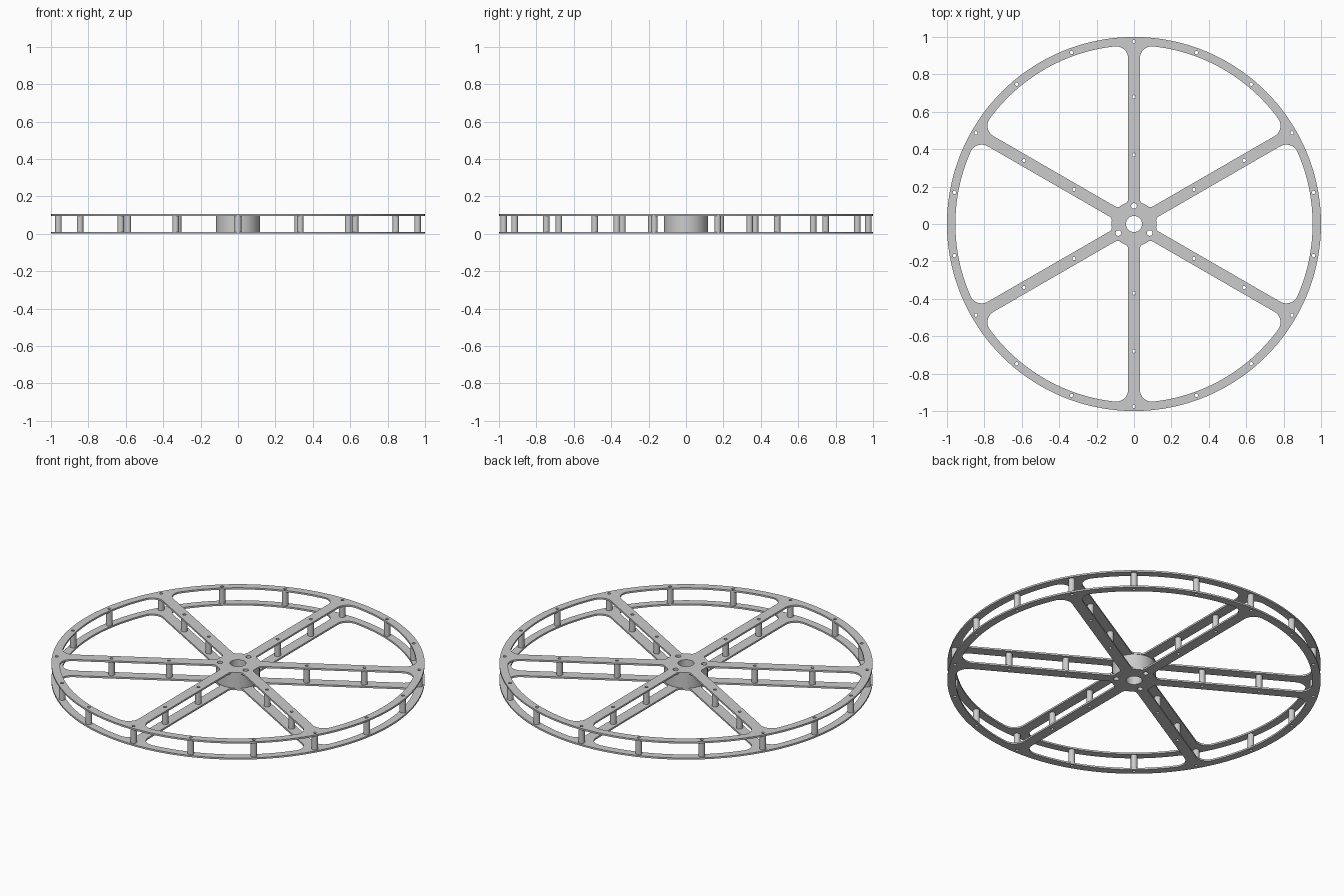
import bpy, bmesh
from math import sin, cos, pi, radians, sqrt, atan2

if "Cube" in bpy.data.objects:
    bpy.data.objects.remove(bpy.data.objects["Cube"])

H, T = 0.105, 0.01            # overall height, plate thickness
RIM, RI, HUB = 1.0, 0.955, 0.12
W = 0.031                     # half spoke width
BORE = 0.043


def arc(cx, cy, r, a0, a1, n):
    return [(cx + r * cos(a0 + (a1 - a0) * i / n), cy + r * sin(a0 + (a1 - a0) * i / n))
            for i in range(n + 1)]


def circle(cx, cy, r, n=24):
    return arc(cx, cy, r, 0, 2 * pi, n)[:-1]


def polar(r, deg):
    return r * cos(radians(deg)), r * sin(radians(deg))


def rotate(pts, a):
    return [(x * cos(a) - y * sin(a), x * sin(a) + y * cos(a)) for x, y in pts]


def opening(f_out=0.065, f_in=0.025):
    """Window between two spokes; lower spoke runs along +x, next one at 60 degrees."""
    ox, oy = sqrt((RI - f_out) ** 2 - (W + f_out) ** 2), W + f_out
    ix, iy = sqrt((HUB + f_in) ** 2 - (W + f_in) ** 2), W + f_in
    ao, ai = atan2(oy, ox), atan2(iy, ix)
    half = arc(0, 0, HUB, pi / 6, ai, 4)[:-1]
    half += arc(ix, iy, f_in, ai + pi, 1.5 * pi, 6)
    half += arc(ox, oy, f_out, -pi / 2, ao, 10)
    half += arc(0, 0, RI, ao, pi / 6, 12)[1:]
    # mirror about the 30 degree bisector
    c, s = cos(pi / 3), sin(pi / 3)
    other = [(x * c + y * s, x * s - y * c) for x, y in half]
    return half + other[::-1][1:-1]


def extrude_profile(name, loops, z0, z1):
    """Flat outline with holes, extruded from z0 to z1."""
    cu = bpy.data.curves.new(name, 'CURVE')
    cu.dimensions, cu.fill_mode = '2D', 'BOTH'
    cu.extrude = (z1 - z0) / 2
    for pts in loops:
        sp = cu.splines.new('POLY')
        sp.points.add(len(pts) - 1)
        for p, (x, y) in zip(sp.points, pts):
            p.co = (x, y, 0, 1)
        sp.use_cyclic_u = True
    ob = bpy.data.objects.new(name, cu)
    bpy.context.collection.objects.link(ob)
    ob.location.z = (z0 + z1) / 2
    bpy.ops.object.select_all(action='DESELECT')
    ob.select_set(True)
    bpy.context.view_layer.objects.active = ob
    bpy.ops.object.convert(target='MESH')
    ob = bpy.context.object
    ob.name = name
    bm = bmesh.new()
    bm.from_mesh(ob.data)
    bmesh.ops.remove_doubles(bm, verts=bm.verts, dist=1e-5)
    bmesh.ops.recalc_face_normals(bm, faces=bm.faces)
    bm.to_mesh(ob.data)
    bm.free()
    bpy.ops.object.shade_smooth_by_angle(angle=radians(30))
    return ob


# bolt positions: 18 around the rim, two on each spoke
bolts = [polar(0.975, 10 + 20 * i) for i in range(18)]
bolts += [polar(r, 30 + 60 * i) for i in range(6) for r in (0.37, 0.68)]
hub_bolts = [polar(0.097, a) for a in (90, 210, 330)]
hub_holes = [circle(0, 0, BORE, 48)] + [circle(x, y, 0.015) for x, y in hub_bolts]

# spoked plates
loops = [circle(0, 0, RIM, 144)] + hub_holes
loops += [rotate(opening(), radians(30 + 60 * i)) for i in range(6)]
loops += [circle(x, y, 0.009, 16) for x, y in bolts]
extrude_profile("bottom_plate", loops, 0, T)
extrude_profile("top_plate", loops, H - T, H)

# hub barrel
extrude_profile("hub", [circle(0, 0, 0.117, 64)] + hub_holes, T, H - T)

# tubular standoffs sharing one mesh
first = extrude_profile("standoff", [circle(0, 0, 0.0175), circle(0, 0, 0.009, 16)], T, H - T)
for i, (x, y) in enumerate(bolts):
    ob = first
    if i:
        ob = bpy.data.objects.new("standoff_%02d" % i, first.data)
        bpy.context.collection.objects.link(ob)
    ob.location = (x, y, H / 2)
